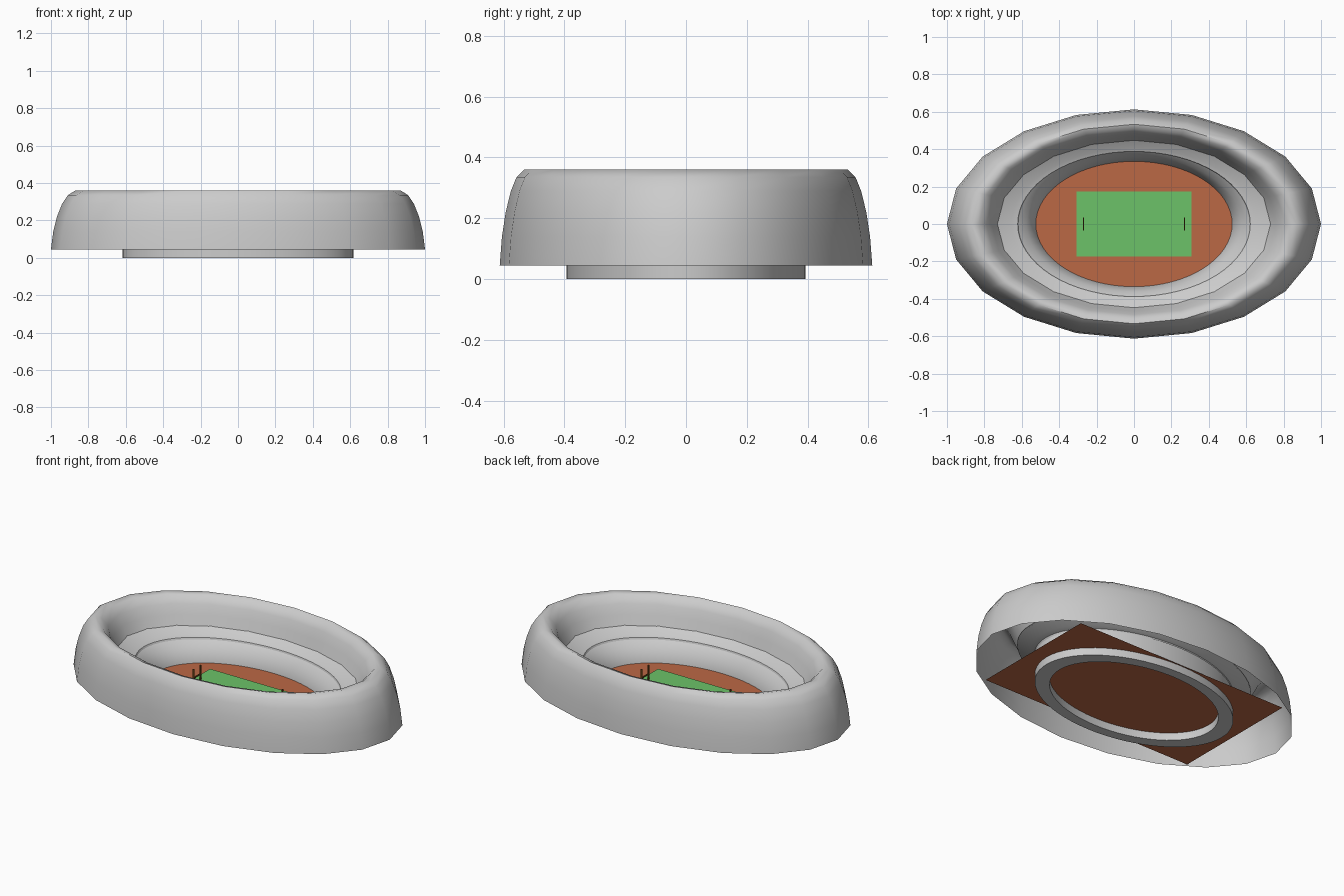
import bpy, bmesh, math

if "Cube" in bpy.data.objects:
    bpy.data.objects.remove(bpy.data.objects["Cube"])


def material(name, rgb):
    m = bpy.data.materials.new(name)
    m.diffuse_color = (*rgb, 1)
    m.use_nodes = True
    m.node_tree.nodes["Principled BSDF"].inputs["Base Color"].default_value = m.diffuse_color
    return m


def finish(name, bm, mat=None, angle=None):
    bmesh.ops.recalc_face_normals(bm, faces=bm.faces[:])
    me = bpy.data.meshes.new(name)
    bm.to_mesh(me)
    bm.free()
    ob = bpy.data.objects.new(name, me)
    bpy.context.collection.objects.link(ob)
    if mat:
        me.materials.append(mat)
    if angle:
        bpy.ops.object.select_all(action='DESELECT')
        ob.select_set(True)
        bpy.context.view_layer.objects.active = ob
        bpy.ops.object.shade_smooth_by_angle(angle=math.radians(angle))
    return ob


def loft(name, profile, sides, closed=False, angle=35):
    """Stack of elliptical rings given as (x radius, y radius, z)."""
    bm = bmesh.new()
    rings = []
    for rx, ry, z in profile:
        rings.append([bm.verts.new((rx * math.cos(2 * math.pi * i / sides),
                                    ry * math.sin(2 * math.pi * i / sides), z))
                      for i in range(sides)])
    pairs = list(zip(rings, rings[1:]))
    if closed:
        pairs.append((rings[-1], rings[0]))
    for a, b in pairs:
        for i in range(sides):
            j = (i + 1) % sides
            bm.faces.new((a[i], a[j], b[j], b[i]))
    return finish(name, bm, angle=angle)


def sheet(name, hx, hy, z, mat):
    bm = bmesh.new()
    bm.faces.new([bm.verts.new((x, y, z))
                  for x, y in ((-hx, -hy), (hx, -hy), (hx, hy), (-hx, hy))])
    ob = finish(name, bm, mat)
    if ob.data.polygons[0].normal.z < 0:
        ob.data.flip_normals()
    return ob


clay = material("clay", (0.5, 0.14, 0.06))
grass = material("grass", (0.15, 0.54, 0.14))
post = material("post", (0.16, 0.07, 0.01))

# Twenty-sided outer shell curling over the rim to the inner edge
shell = [(1, .045), (.988, .14), (.968, .22), (.94, .29), (.91, .335), (.87, .36),
         (.83, .352), (.79, .31), (.76, .255), (.73, .2)]
loft("outer_shell", [(r, r * .613, z) for r, z in shell], 20, angle=60)

# Lower stand with its base ring, and upper tier behind it
loft("lower_stand", [(.617, .393, 0), (.617, .393, .155), (.575, .363, .125),
                     (.525, .335, .048), (.525, .335, 0)], 64, closed=True)
loft("upper_tier", [(.617, .385, .155), (.622, .388, .165), (.655, .405, .172),
                    (.732, .45, .202)], 64, angle=20)

# Ground sheet and pitch
sheet("ground_sheet", .71, .40, .045, clay)
sheet("pitch", .307, .175, .051, grass)

# Goals: two posts and a crossbar at each end
for side, label in ((-1, "left"), (1, "right")):
    bm = bmesh.new()
    for (y, z), (sy, sz) in (((-.032, .093), (.007, .09)), ((.032, .093), (.007, .09)),
                             ((0, .085), (.064, .007))):
        made = bmesh.ops.create_cube(bm, size=1)["verts"]
        bmesh.ops.scale(bm, verts=made, vec=(.007, sy, sz))
        bmesh.ops.translate(bm, verts=made, vec=(side * .27, y, z))
    finish(label + "_goal", bm, post)
